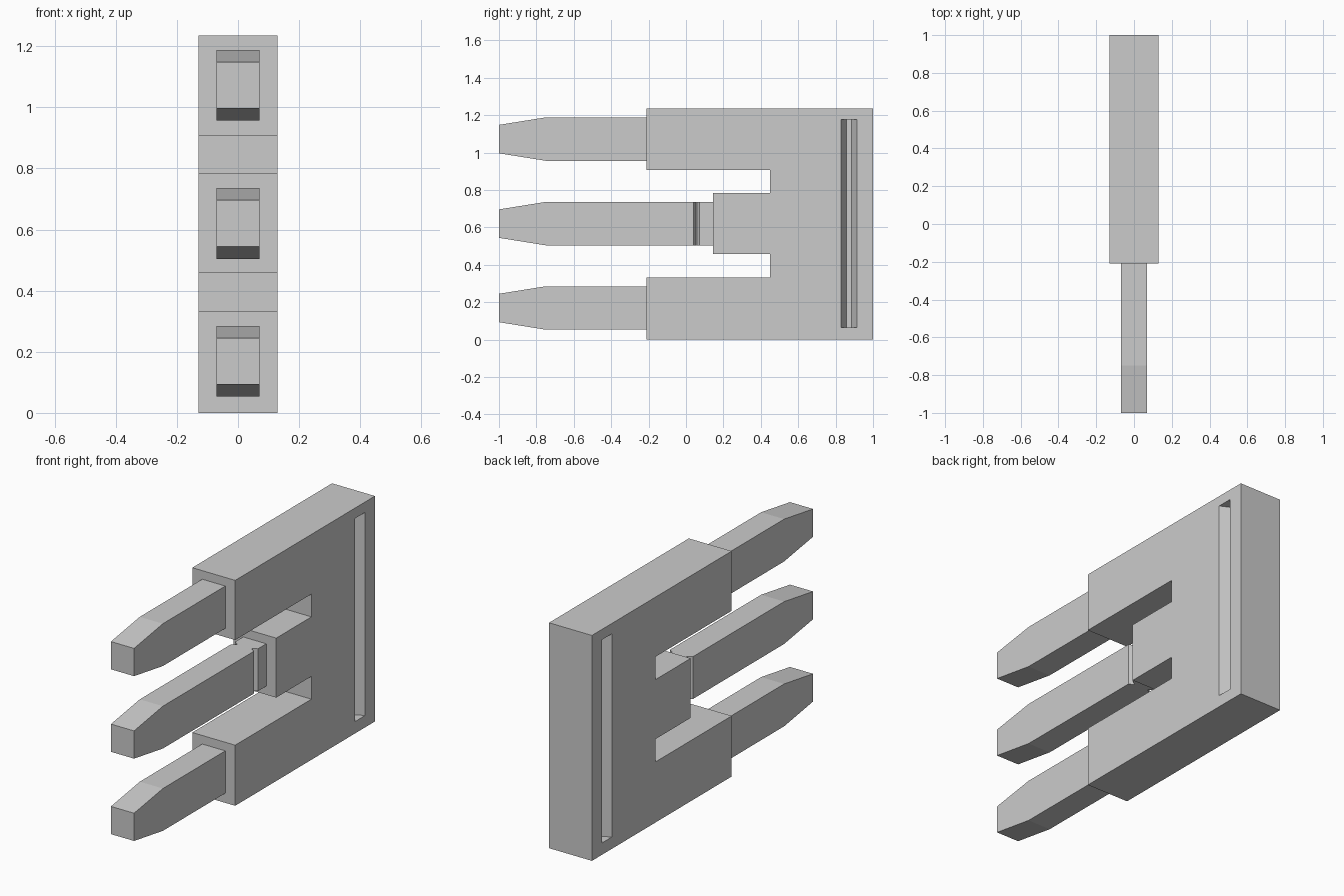
import bpy, bmesh
from mathutils import Vector

if "Cube" in bpy.data.objects:
    bpy.data.objects.remove(bpy.data.objects["Cube"])


def prism(name, points, direction):
    """Extrude a closed planar outline along a vector."""
    bm = bmesh.new()
    face = bm.faces.new([bm.verts.new(p) for p in points])
    ret = bmesh.ops.extrude_face_region(bm, geom=[face])
    verts = [g for g in ret["geom"] if isinstance(g, bmesh.types.BMVert)]
    bmesh.ops.translate(bm, verts=verts, vec=Vector(direction))
    bmesh.ops.recalc_face_normals(bm, faces=bm.faces)
    mesh = bpy.data.meshes.new(name)
    bm.to_mesh(mesh)
    bm.free()
    obj = bpy.data.objects.new(name, mesh)
    bpy.context.collection.objects.link(obj)
    return obj


def side_prism(name, outline, half):
    """Extrude a y-z outline symmetrically across x."""
    return prism(name, [(-half, y, z) for y, z in outline], (2 * half, 0, 0))


def cut_groove(target, half, y0, y1, slope, depth, z0, z1):
    """Cut a tapered vertical groove into both sides of a part."""
    for s in (-1, 1):
        outline = [(half + 0.05, y0), (half, y0), (half - depth, y0 + slope),
                   (half - depth, y1 - slope), (half, y1), (half + 0.05, y1)]
        cutter = prism("groove_cutter", [(s * x, y, z0) for x, y in outline],
                       (0, 0, z1 - z0))
        cutter.hide_render = True
        mod = target.modifiers.new("groove", "BOOLEAN")
        mod.operation = "DIFFERENCE"
        mod.solver = "EXACT"
        mod.object = cutter
        bpy.context.view_layer.objects.active = target
        bpy.ops.object.modifier_apply(modifier=mod.name)
        bpy.data.objects.remove(cutter)


# E-shaped housing with a shorter middle tooth
front, tooth, notch, top = -0.21, 0.145, 0.45, 1.235
housing = side_prism("housing", [
    (front, 0), (1, 0), (1, top), (front, top),
    (front, 0.908), (notch, 0.908), (notch, 0.783), (tooth, 0.783),
    (tooth, 0.457), (notch, 0.457), (notch, 0.332), (front, 0.332)], 0.13)
cut_groove(housing, 0.13, 0.828, 0.915, 0.03, 0.06, 0.065, 1.178)

# Three pins with tapered tips
pins = {}
for name, z, back in (("lower_pin", 0.169, front),
                      ("middle_pin", 0.62, tooth),
                      ("upper_pin", 1.072, front)):
    pins[name] = side_prism(name, [
        (-1, z - 0.076), (-0.75, z - 0.116), (back, z - 0.116),
        (back, z + 0.116), (-0.75, z + 0.116), (-1, z + 0.076)], 0.07)

# Small groove near the root of the middle pin
cut_groove(pins["middle_pin"], 0.07, 0.04, 0.073, 0.013, 0.025, 0.4, 0.84)
